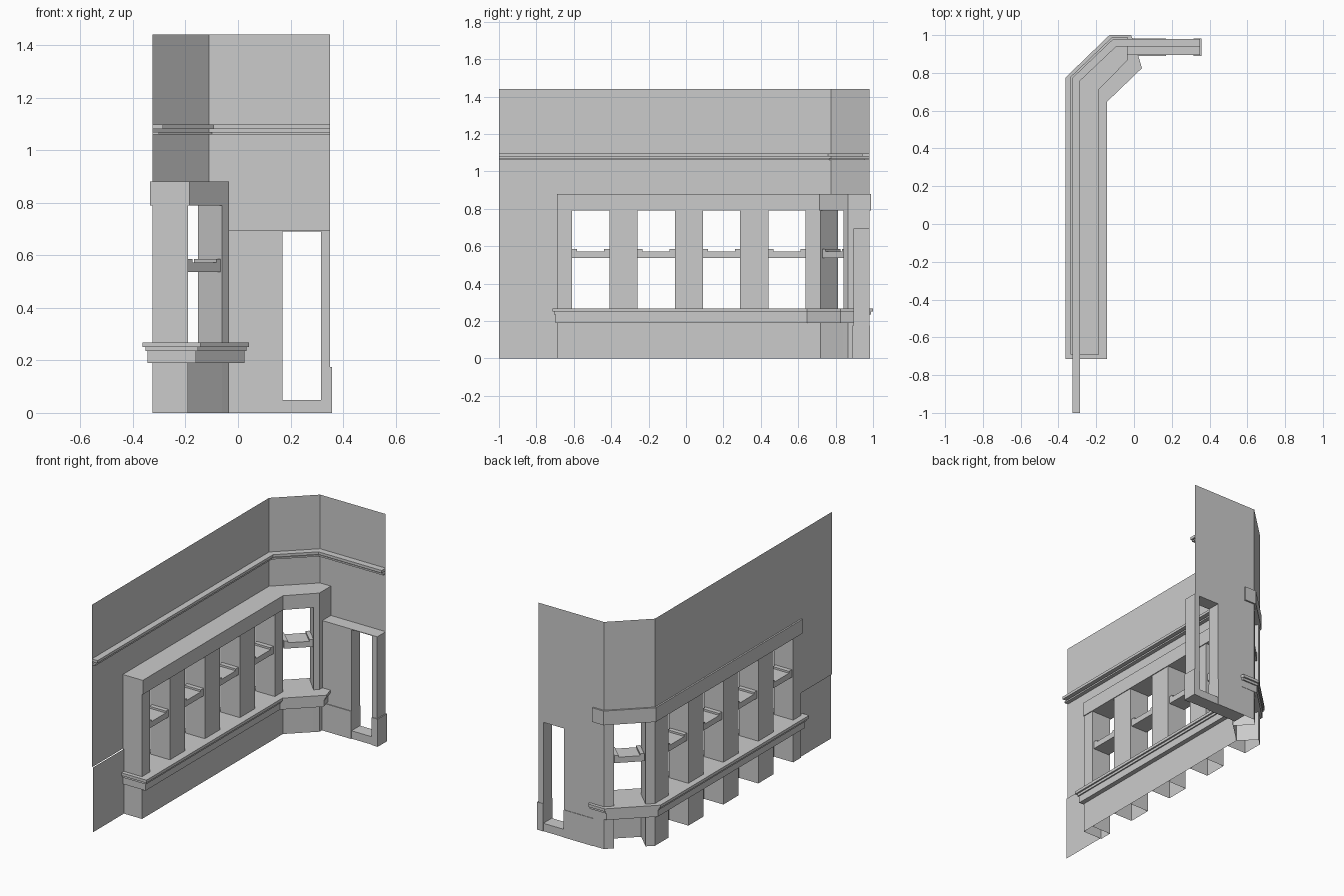
import bpy
import bmesh

cube = bpy.data.objects.get("Cube")
if cube:
    bpy.data.objects.remove(cube, do_unlink=True)

stone = bpy.data.materials.new("plain_grey")
stone.use_nodes = True
GREY = (0.6, 0.6, 0.6, 1)
stone.diffuse_color = GREY
stone.node_tree.nodes["Principled BSDF"].inputs["Base Color"].default_value = GREY


def extrude(name, pts, z0, z1, closed=True, caps=True):
    """Extrude a plan outline upwards: closed prism or open wall sheet."""
    bm = bmesh.new()
    low = [bm.verts.new((x, y, z0)) for x, y in pts]
    top = [bm.verts.new((x, y, z1)) for x, y in pts]
    n = len(pts)
    for i in range(n if closed else n - 1):
        j = (i + 1) % n
        bm.faces.new((low[i], low[j], top[j], top[i]))
    if closed and caps:
        bm.faces.new(low[::-1])
        bm.faces.new(top)
    if closed:
        bmesh.ops.recalc_face_normals(bm, faces=bm.faces)
    mesh = bpy.data.meshes.new(name)
    bm.to_mesh(mesh)
    bm.free()
    mesh.materials.append(stone)
    obj = bpy.data.objects.new(name, mesh)
    bpy.context.scene.collection.objects.link(obj)
    return obj


def box(name, x0, x1, y0, y1, z0, z1, caps=True):
    return extrude(name, [(x0, y0), (x1, y0), (x1, y1), (x0, y1)], z0, z1, caps=caps)


OUT, INN, BACK, END = -0.325, -0.19, 0.98, 0.35
SILL, LINTEL, HEAD, TOP = 0.19, 0.79, 0.88, 1.44

# Upper wall, side wall and back wall sheets
extrude("upper_wall", [(END, BACK), (-0.11, BACK), (OUT, 0.775), (OUT, -1)], HEAD, TOP, closed=False)
extrude("side_wall", [(OUT, -0.69), (OUT, -1)], 0.41, HEAD, closed=False)
extrude("side_wall_base", [(OUT + 0.008, -0.69), (OUT + 0.008, -1)], 0, 0.41, closed=False)
extrude("wall_over_door", [(END, BACK), (-0.035, BACK)], 0.69, HEAD, closed=False)

# Two-step string course along the inner side of the wall
for name, d, z0, z1 in (("cornice_lower", 0.025, 1.06, 1.07), ("cornice_upper", 0.04, 1.08, 1.097)):
    k = d * 0.414
    extrude(name, [(OUT, -1), (OUT, 0.775), (-0.11, BACK), (END, BACK), (END, BACK - d),
                   (-0.11 + k, BACK - d), (OUT + d, 0.775 - k), (OUT + d, -1)], z0, z1)

# Piers between the windows, open underneath
edges = [(-0.69, -0.61), (-0.41, -0.26), (-0.06, 0.09), (0.29, 0.44)]
for i, (a, b) in enumerate(edges):
    box(f"pier_{i + 1}", OUT, INN, a, b, 0, LINTEL, caps=False)
extrude("corner_pier", [(OUT, 0.64), (INN, 0.64), (INN, 0.72), (-0.285, 0.812), (OUT, 0.775)],
        0, LINTEL, caps=False)
extrude("end_pier", [(-0.06, 0.842), (-0.035, 0.867), (-0.035, BACK), (-0.11, BACK), (-0.152, 0.938)],
        0, LINTEL, caps=False)

# Low wall under the sill
extrude("low_wall", [(INN, -0.69), (INN, 0.72), (-0.035, 0.867)], 0, SILL, closed=False)

# Lintel over the windows
extrude("lintel", [(-0.335, -0.69), (-0.335, 0.78), (-0.115, 0.99), (-0.035, 0.99),
                   (-0.035, 0.865), (-0.185, 0.715), (-0.185, -0.69)], LINTEL, HEAD)

# Stepped sill running round the corner
for name, s, z0, z1 in (("sill_lower", 0.018, SILL, 0.235), ("sill_middle", 0.01, 0.235, 0.25),
                        ("sill_top", 0, 0.25, 0.268)):
    extrude(name, [(s - 0.363, s - 0.715), (s - 0.363, 0.775), (-0.13, 1 - s), (-0.015, 1 - s),
                   (0.02 - s, 0.9), (0.042 - s, 0.825), (-0.142 - s, 0.648), (-0.142 - s, s - 0.715)],
            z0, z1)


def transom(name, a, b, ax, bx):
    """Cross bar between points a and b on the inner line, ax and bx on the outer."""
    extrude(name, [a, b, bx, ax], 0.537, 0.573)
    for tag, p, q, px, qx in (("start", a, b, ax, bx), ("end", b, a, bx, ax)):
        near = [p, tuple(u + (v - u) * 0.14 for u, v in zip(p, q)),
                tuple(u + (v - u) * 0.14 for u, v in zip(px, qx)), px]
        extrude(f"{name}_{tag}_lip", near, 0.573, 0.585)


# Transoms of the straight windows and of the angled one
spans = [(-0.61, -0.41), (-0.26, -0.06), (0.09, 0.29), (0.44, 0.64)]
for i, (a, b) in enumerate(spans):
    transom(f"transom_{i + 1}", (INN - 0.01, a), (INN - 0.01, b), (OUT + 0.01, a), (OUT + 0.01, b))
transom("angled_transom", (INN, 0.73), (-0.065, 0.85), (-0.275, 0.81), (-0.15, 0.932))

# Door surround, canopy, threshold and plinth
box("door_jamb_right", -0.035, 0.17, 0.895, BACK, 0, 0.69)
box("door_jamb_left", 0.315, END, 0.895, BACK, 0, 0.69)
box("door_canopy", -0.035, END, 0.895, BACK, 0.69, 0.694)
box("door_threshold", 0.17, 0.315, 0.895, BACK, 0, 0.05)
box("plinth_right", -0.035, 0.17, 0.89, BACK + 0.003, 0, 0.175)
box("plinth_left", 0.315, 0.357, 0.89, BACK + 0.003, 0, 0.175)
